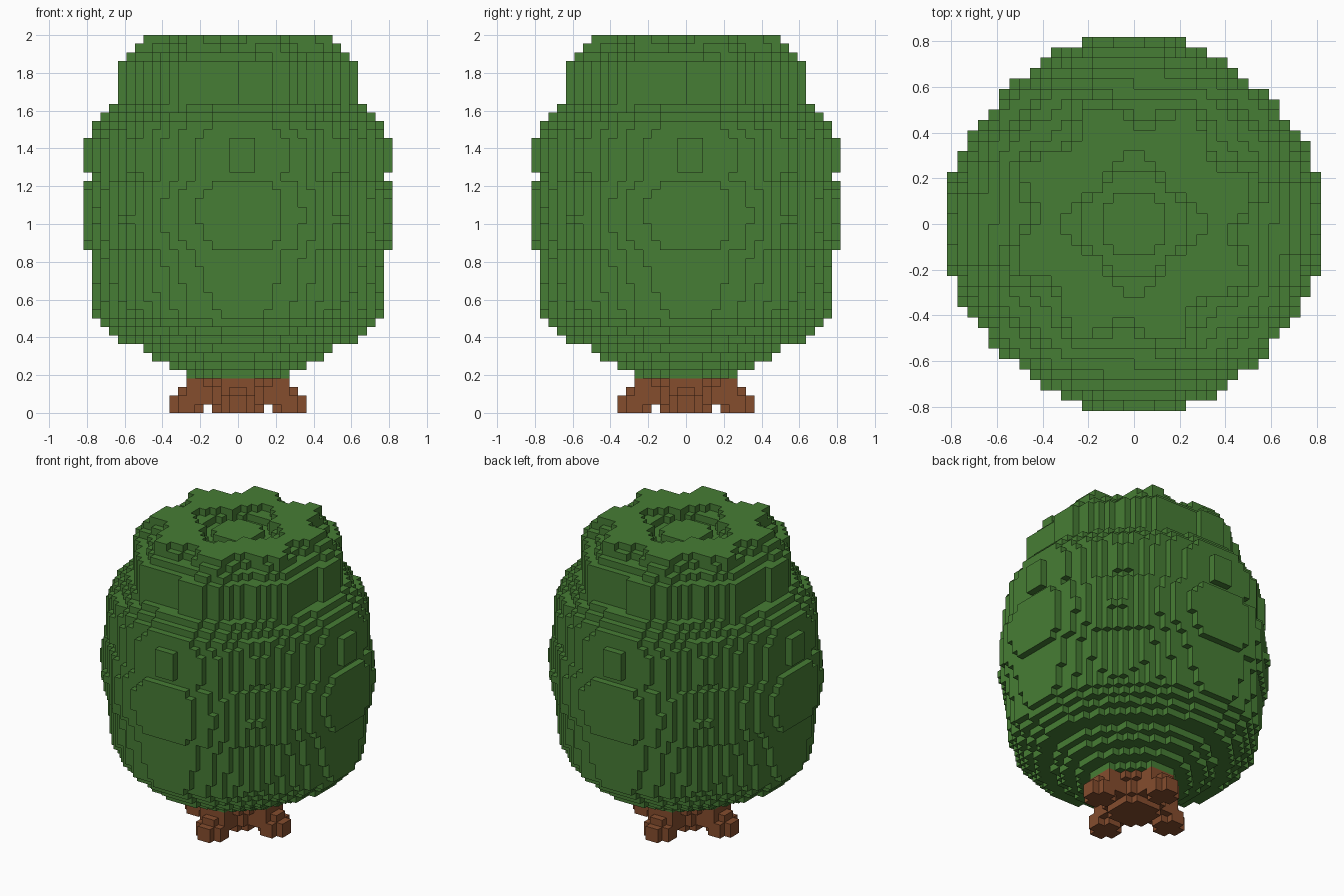
import bpy, bmesh, math

if "Cube" in bpy.data.objects:
    bpy.data.objects.remove(bpy.data.objects["Cube"], do_unlink=True)

V = 1 / 22  # edge length of one block; the tree is 44 blocks tall


def material(name, rgb):
    m = bpy.data.materials.new(name)
    m.use_nodes = True
    m.diffuse_color = (*rgb, 1)
    bsdf = m.node_tree.nodes["Principled BSDF"]
    bsdf.inputs["Base Color"].default_value = (*rgb, 1)
    bsdf.inputs["Roughness"].default_value = 0.9
    return m


# Corner offsets of each block face, counted counter-clockwise from outside
SIDES = {
    (1, 0, 0): ((1, 0, 0), (1, 1, 0), (1, 1, 1), (1, 0, 1)),
    (-1, 0, 0): ((0, 1, 0), (0, 0, 0), (0, 0, 1), (0, 1, 1)),
    (0, 1, 0): ((1, 1, 0), (0, 1, 0), (0, 1, 1), (1, 1, 1)),
    (0, -1, 0): ((0, 0, 0), (1, 0, 0), (1, 0, 1), (0, 0, 1)),
    (0, 0, 1): ((0, 0, 1), (1, 0, 1), (1, 1, 1), (0, 1, 1)),
    (0, 0, -1): ((0, 1, 0), (1, 1, 0), (1, 0, 0), (0, 0, 0)),
}


def block_object(name, inside, rows, mat):
    """Fill every block whose centre satisfies inside(x, y, row); keep the outer skin."""
    cells = {(x, y, k) for k in rows for x in range(-19, 19) for y in range(-19, 19)
             if inside(x + 0.5, y + 0.5, k)}
    bm = bmesh.new()
    verts = {}
    for c in cells:
        for n, corners in SIDES.items():
            if (c[0] + n[0], c[1] + n[1], c[2] + n[2]) in cells:
                continue
            face = []
            for o in corners:
                p = (c[0] + o[0], c[1] + o[1], c[2] + o[2])
                if p not in verts:
                    verts[p] = bm.verts.new((p[0] * V, p[1] * V, p[2] * V))
                face.append(verts[p])
            bm.faces.new(face)
    mesh = bpy.data.meshes.new(name)
    bm.to_mesh(mesh)
    bm.free()
    mesh.materials.append(mat)
    obj = bpy.data.objects.new(name, mesh)
    bpy.context.collection.objects.link(obj)
    return obj


# Foliage at key rows, bottom to top: (row, radius in blocks, lobe depth)
PROFILE = [(4, 5.8, 0.1), (5, 7.8, 0.1), (6, 9.8, 0.2), (7, 11.0, 0.2), (8, 13.8, 0.4),
           (9, 14.8, 0.3), (10, 15.9, 0.3), (11, 16.8, 0.3), (14, 17.15, 0.3),
           (18, 17.5, 0.3), (19, 18.0, 0.3), (22, 18.48, 0.4), (24, 18.4, 0.4),
           (26, 18.0, 0.3), (27, 17.5, 0.3), (28, 17.6, 0.3), (31, 17.6, 0.3),
           (32, 17.25, 0.3), (33, 16.95, 0.3), (34, 16.0, 0.3), (35, 15.0, 0.3),
           (36, 14.15, 0.35), (40, 14.15, 0.35), (41, 13.2, 0.7), (42, 12.5, 1.1),
           (43, 11.95, 1.4)]


def profile_at(k):
    for (k0, r0, d0), (k1, r1, d1) in zip(PROFILE, PROFILE[1:]):
        if k0 <= k <= k1:
            t = (k - k0) / (k1 - k0)
            return r0 + (r1 - r0) * t, d0 + (d1 - d0) * t


def in_foliage(x, y, k):
    r, a = math.hypot(x, y), math.atan2(y, x)
    # star-shaped hollow in the crown, with a ring sunk deeper round its middle
    if k == 43 and r < 5.9 + 1.1 * math.cos(4 * a):
        return False
    if k == 42 and 3.3 < r < 5.0 + 0.3 * math.cos(4 * a):
        return False
    # four broad lobes around the body, eight petals around the crown
    count, turn = (4, 5) if k < 36 else (8, 18)
    radius, depth = profile_at(k)
    return r < radius - depth * (1 - math.cos(count * (a - math.radians(turn))))


# Trunk rows: (core radius, distance of the four roots, root radius)
TRUNK = [(3.2, 6, 2.1), (3.6, 6, 2.1), (4.2, 5, 2.1), (4.6, 4, 2.2)]


def in_trunk(x, y, k):
    core, dist, root = TRUNK[k]
    if math.hypot(x, y) < core:
        return True
    # roots spread along both axes, each joined to the core above the ground row
    for u, w in ((abs(x), abs(y)), (abs(y), abs(x))):
        if math.hypot(u - dist, w) < root or (k > 0 and u < dist and w < 2):
            return True
    return False


block_object("foliage", in_foliage, range(4, 44), material("leaf green", (0.062, 0.205, 0.035)))
block_object("trunk", in_trunk, range(0, 4), material("bark brown", (0.235, 0.074, 0.027)))
